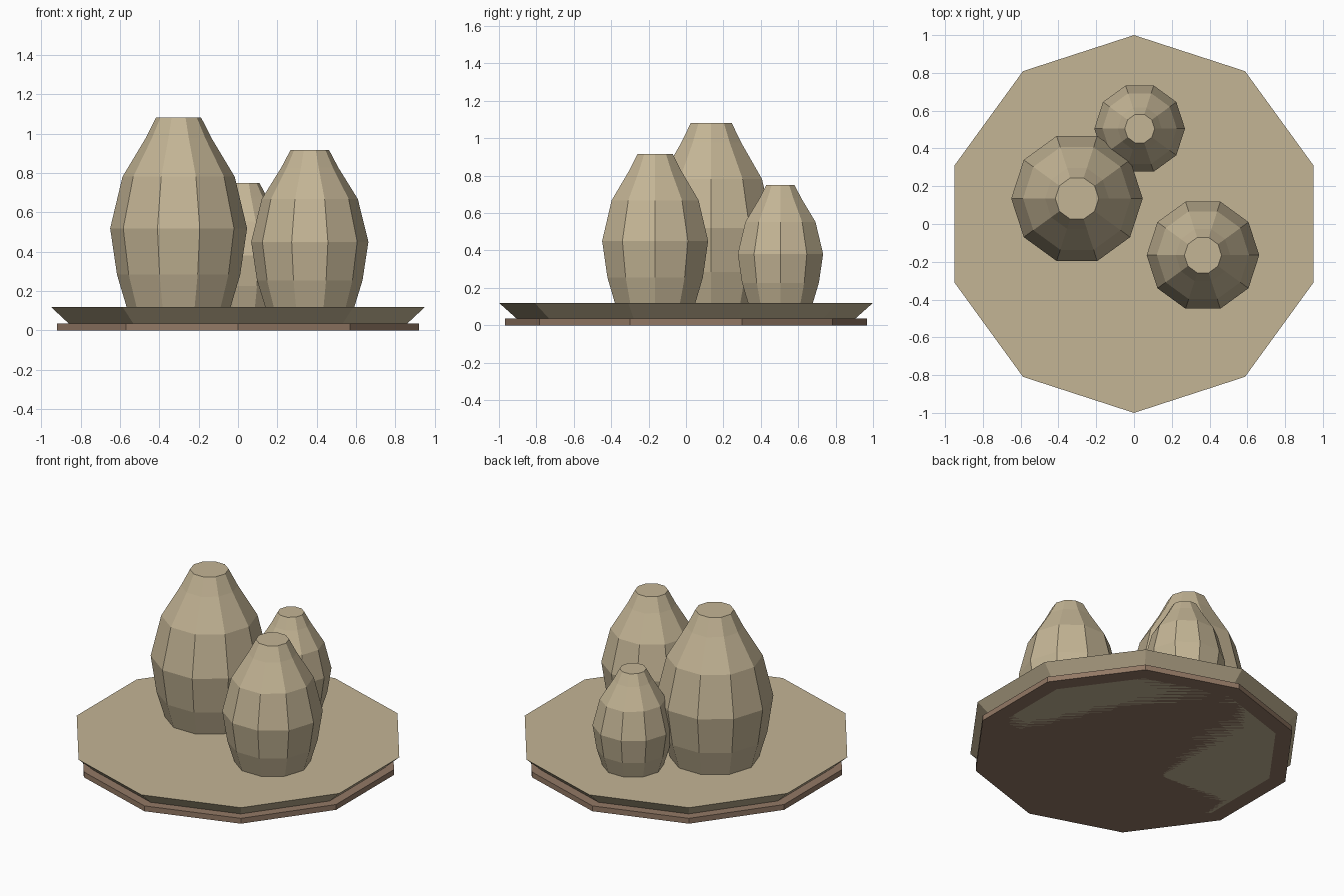
import bpy, bmesh, math

if "Cube" in bpy.data.objects:
    bpy.data.objects.remove(bpy.data.objects["Cube"])

SIDES = 10


def material(name, color):
    m = bpy.data.materials.new(name)
    m.diffuse_color = (*color, 1)
    m.use_nodes = True
    m.node_tree.nodes["Principled BSDF"].inputs["Base Color"].default_value = m.diffuse_color
    return m


tan = material("tan_clay", (0.55, 0.46, 0.30))
brown = material("brown_wood", (0.29, 0.19, 0.13))


def lathe(name, profile, mat, center=(0, 0), start=0.0):
    """Ten-sided closed solid from (radius, z) rings, bottom to top."""
    bm = bmesh.new()
    rings = []
    for r, z in profile:
        angles = [start + 2 * math.pi * i / SIDES for i in range(SIDES)]
        rings.append([bm.verts.new((r * math.cos(a), r * math.sin(a), z)) for a in angles])
    for low, high in zip(rings, rings[1:]):
        for i in range(SIDES):
            j = (i + 1) % SIDES
            bm.faces.new((low[i], low[j], high[j], high[i]))
    bm.faces.new(rings[0][::-1])
    bm.faces.new(rings[-1])
    mesh = bpy.data.meshes.new(name)
    bm.to_mesh(mesh)
    bm.free()
    mesh.materials.append(mat)
    obj = bpy.data.objects.new(name, mesh)
    obj.location = (*center, 0)
    bpy.context.collection.objects.link(obj)
    return obj


# Flared tray and the thin foot plate around its base
lathe("tray", [(0.865, 0.0), (1.0, 0.12)], tan, start=math.pi / 2)
lathe("foot_plate", [(0.967, 0.0), (0.967, 0.035)], brown, start=math.pi / 2)

# Three jars sharing one profile: (radius fraction, height fraction)
JAR = [(0.76, 0), (0.90, 0.17), (1, 0.415), (0.82, 0.688), (0.485, 0.89), (0.33, 1)]
TRAY_TOP = 0.12
for name, center, radius, height in [
    ("large_jar", (-0.302, 0.135), 0.348, 0.962),
    ("medium_jar", (0.365, -0.165), 0.298, 0.797),
    ("small_jar", (0.03, 0.505), 0.24, 0.63),
]:
    lathe(name, [(radius * r, TRAY_TOP + height * h) for r, h in JAR], tan, center)
